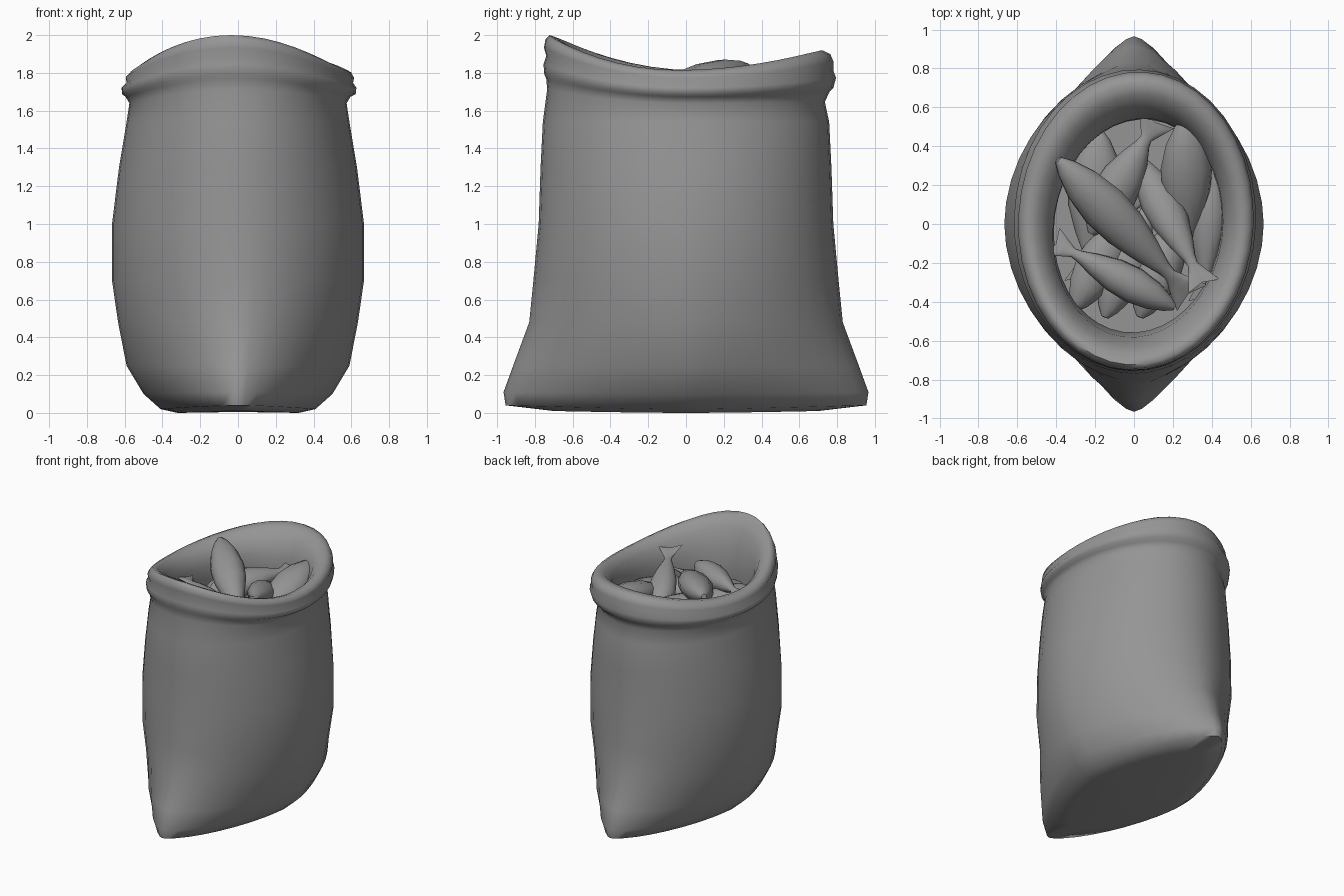
import bpy, math
from mathutils import Vector, Matrix

if "Cube" in bpy.data.objects:
    bpy.data.objects.remove(bpy.data.objects["Cube"])


def material(name, v):
    m = bpy.data.materials.new(name)
    m.diffuse_color = (v, v, v, 1)
    m.use_nodes = True
    m.node_tree.nodes["Principled BSDF"].inputs["Base Color"].default_value = m.diffuse_color
    return m


GREY = material("plain grey", 0.3)


def loft(name, rings, caps=(True, True), angle=50):
    """Skin a list of equal-length closed rings, closing the ends with fans."""
    n = len(rings[0])
    verts = [p for r in rings for p in r]
    faces = []
    for i in range(len(rings) - 1):
        for j in range(n):
            k = (j + 1) % n
            faces.append((i * n + j, i * n + k, (i + 1) * n + k, (i + 1) * n + j))
    for end, use in zip((0, len(rings) - 1), caps):
        if use:
            c = len(verts)
            verts.append(sum((Vector(p) for p in rings[end]), Vector()) / n)
            for j in range(n):
                a, b = end * n + j, end * n + (j + 1) % n
                faces.append((b, a, c) if end == 0 else (a, b, c))
    me = bpy.data.meshes.new(name)
    me.from_pydata(verts, [], faces)
    me.materials.append(GREY)
    ob = bpy.data.objects.new(name, me)
    bpy.context.collection.objects.link(ob)
    bpy.ops.object.select_all(action='DESELECT')
    ob.select_set(True)
    bpy.context.view_layer.objects.active = ob
    bpy.ops.object.shade_smooth_by_angle(angle=math.radians(angle))
    return ob


# Sack: pointed lens at the base, rounding to an ellipse at the mouth
SEG = 40


def sp(v, p):
    return math.copysign(abs(v) ** p, v)


def body_ring(z, a, b, p, lift=0.0):
    out = []
    for i in range(SEG):
        t = 2 * math.pi * i / SEG
        c, s = math.cos(t), math.sin(t)
        out.append(Vector((a * sp(c, p), b * sp(s, p), z + lift * s * s)))
    return out


rings = [body_ring(*r) for r in [
    (0.0, 0.32, 0.70, 1.3, 0.01),
    (0.02, 0.41, 0.955, 1.35, 0.02),
    (0.10, 0.50, 0.966, 1.35, 0.01),
    (0.25, 0.59, 0.915, 1.28),
    (0.48, 0.635, 0.83, 1.17),
    (0.70, 0.667, 0.808, 1.1),
    (1.00, 0.667, 0.78, 1.06),
    (1.30, 0.63, 0.77, 1.03),
    (1.54, 0.59, 0.758, 1.0)]]


# Rolled rim: (f, a, b, rot) where f runs from roll underside (0) to crest (1)
def rim_ring(f, a, b, rot=0, ox=0.0, oy=0.0, z=None):
    out = []
    for i in range(SEG):
        t = 2 * math.pi * i / SEG
        c, s = math.cos(t), math.sin(t)
        top = 1.815 + (0.185 if s < 0 else 0.105) * s * s
        low = 1.68 + (0.10 if s < 0 else 0.03) * s * s
        p = Matrix.Rotation(math.radians(rot), 3, 'Z') @ Vector((a * c, b * s, 0))
        zz = z if z is not None else low + f * (top - low)
        out.append(p + Vector((ox, oy, zz)))
    return out


rings += [rim_ring(*r) for r in [
    (-0.30, 0.575, 0.735, 0, 0, 0.0),
    (-0.05, 0.595, 0.75, 0, 0, 0.01),
    (0.05, 0.618, 0.765, -1, 0.005, 0.015),
    (0.30, 0.622, 0.775, -2, 0.005, 0.02),
    (0.50, 0.600, 0.76, -2, 0.01, 0.02),
    (0.70, 0.605, 0.768, -3, 0.01, 0.015),
    (0.90, 0.585, 0.755, -3, 0.015, 0.01),
    (1.00, 0.555, 0.725, -4, 0.015, 0.0),
    (0.93, 0.515, 0.675, -5, 0.015, -0.01),
    (0.60, 0.470, 0.615, -6, 0.02, -0.02),
    (0.05, 0.435, 0.565, -8, 0.02, -0.02)]]
rings += [rim_ring(0, 0.43, 0.55, -8, 0.02, -0.01, 1.58),
          rim_ring(0, 0.44, 0.56, -8, 0.02, -0.01, 1.48)]
loft("sack", rings, angle=65)


# Fish: flattened tapering body with a forked tail
PROFILE = [(0.0, 0.16, 0.20), (0.06, 0.45, 0.50), (0.18, 0.80, 0.85),
           (0.34, 1.0, 1.0), (0.50, 0.92, 0.92), (0.66, 0.62, 0.65),
           (0.78, 0.32, 0.35), (0.83, 0.26, 0.22), (0.90, 0.50, 0.14)]


def fish(name, head, tail, half_w, half_t, roll=0):
    head, tail = Vector(head), Vector(tail)
    axis = tail - head
    length = axis.length
    axis.normalize()
    side = axis.cross(Vector((0, 0, 1))).normalized()
    side = Matrix.Rotation(math.radians(roll), 3, axis) @ side
    up = side.cross(axis)
    n = 12
    rs = []
    for t, w, h in PROFILE + [(0.94, 0.85, 0.06)]:
        r = []
        for j in range(n):
            c, s = math.cos(2 * math.pi * j / n), math.sin(2 * math.pi * j / n)
            fork = 0.06 * c * c if t > 0.92 else 0
            r.append(head + axis * length * (t + fork)
                     + side * half_w * w * c + up * half_t * h * s)
        rs.append(r)
    loft(name, rs)


CATCH = [
    # top layer
    ((-0.39, 0.33, 1.83), (0.30, -0.38, 1.60), 0.125, 0.10, 15),
    ((0.02, 0.34, 1.55), (0.36, -0.32, 1.79), 0.105, 0.085, -10),
    ((0.21, -0.43, 1.64), (-0.42, -0.09, 1.69), 0.095, 0.09, 10),
    ((0.27, 0.55, 1.74), (0.27, -0.22, 1.52), 0.135, 0.09, -10),
    ((-0.22, -0.05, 1.60), (0.12, 0.54, 1.66), 0.12, 0.09, 10),
    # lower layer
    ((-0.18, 0.48, 1.58), (-0.24, -0.30, 1.53), 0.14, 0.08, 0),
    ((-0.31, -0.44, 1.58), (0.05, 0.20, 1.52), 0.12, 0.09, 10),
    ((-0.15, -0.48, 1.56), (0.12, 0.20, 1.52), 0.12, 0.09, -10),
    ((0.03, -0.48, 1.57), (0.28, 0.15, 1.54), 0.12, 0.09, 0),
    ((0.39, 0.30, 1.56), (0.36, -0.40, 1.54), 0.10, 0.08, 20),
]
for i, spec in enumerate(CATCH):
    fish(f"fish_{i + 1}", *spec)
